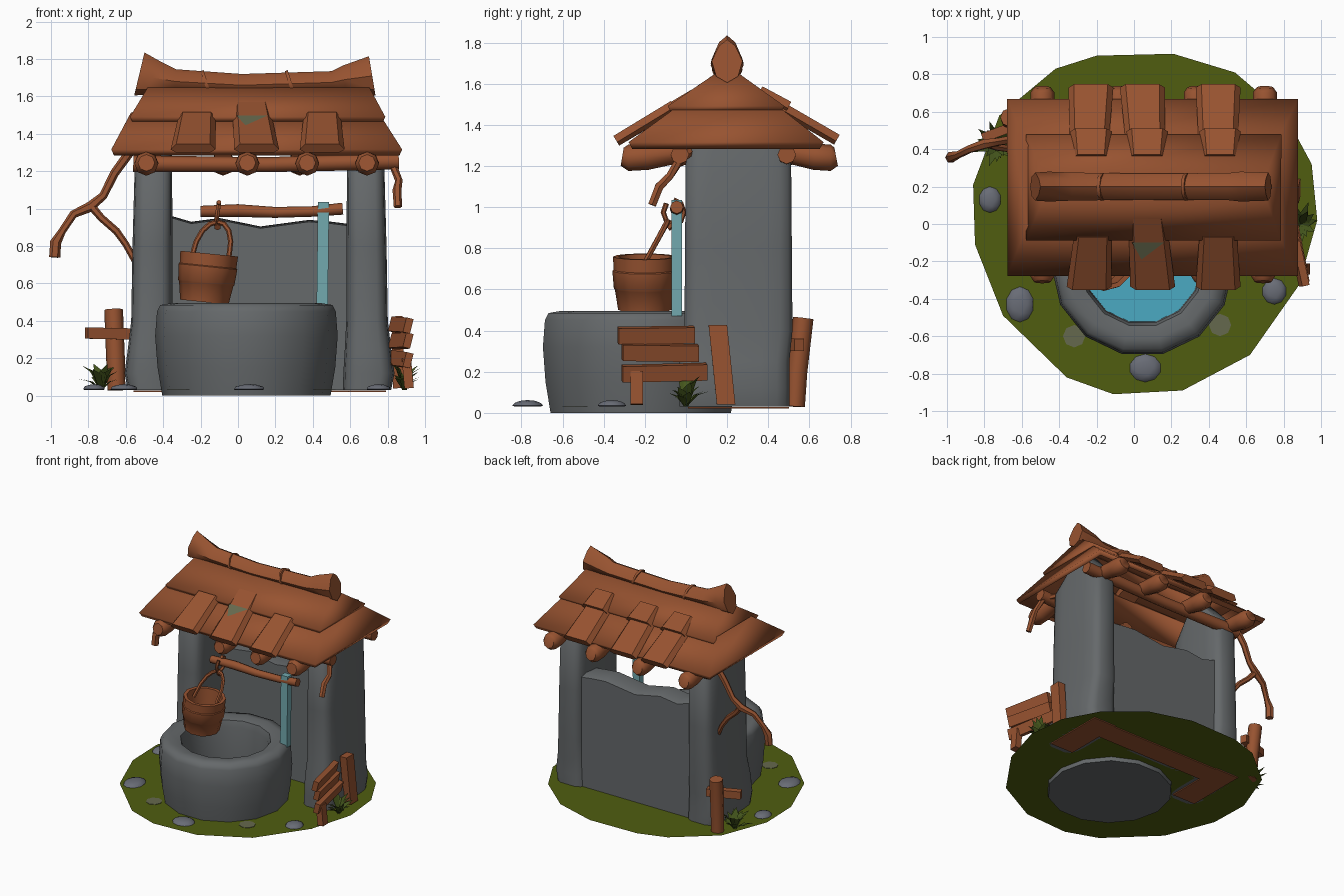
import bpy, bmesh, math, random
from mathutils import Vector as V, Matrix

if "Cube" in bpy.data.objects:
    bpy.data.objects.remove(bpy.data.objects["Cube"])

random.seed(4)
TAU = math.tau


def mat(name, r, g, b):
    m = bpy.data.materials.new(name)
    m.diffuse_color = (r, g, b, 1)
    m.use_nodes = True
    m.node_tree.nodes["Principled BSDF"].inputs["Base Color"].default_value = m.diffuse_color
    return m


WOOD = mat("red_brown_wood", .31, .086, .03)
STONE = mat("grey_stone", .13, .14, .145)
GRASS = mat("olive_grass", .08, .11, .005)
WATER = mat("blue_water", .07, .40, .54)
TEAL = mat("pale_teal_paint", .17, .40, .43)
LEAF = mat("dark_leaf", .06, .095, .012)
PEBBLE = mat("pebble_grey", .14, .15, .18)
PATCH = mat("dull_patch", .13, .14, .075)


def finish(name, bm, m, angle=35, recalc=True):
    if recalc:
        bmesh.ops.recalc_face_normals(bm, faces=bm.faces)
    me = bpy.data.meshes.new(name)
    bm.to_mesh(me)
    bm.free()
    me.materials.append(m)
    me.shade_smooth()
    me.set_sharp_from_angle(angle=math.radians(angle))
    ob = bpy.data.objects.new(name, me)
    bpy.context.collection.objects.link(ob)
    return ob


def loft(name, rings, m, cap0=True, cap1=True, angle=35):
    bm = bmesh.new()
    vs = [[bm.verts.new(p) for p in r] for r in rings]
    n = len(vs[0])
    for a, b in zip(vs, vs[1:]):
        for i in range(n):
            bm.faces.new((a[i], a[(i + 1) % n], b[(i + 1) % n], b[i]))
    if cap0:
        bm.faces.new(vs[0][::-1])
    if cap1:
        bm.faces.new(vs[-1])
    return finish(name, bm, m, angle)


def circle(x, y, z, r, n):
    return [V((x + r * math.cos(TAU * i / n), y + r * math.sin(TAU * i / n), z)) for i in range(n)]


def rect(x0, x1, y0, y1, z):
    return [V((x0, y0, z)), V((x1, y0, z)), V((x1, y1, z)), V((x0, y1, z))]


def tube(name, pts, radii, m=WOOD, n=8):
    """Round bar through points, one radius for each point."""
    pts = [V(p) for p in pts]
    d = pts[-1] - pts[0]
    ref = V((0, 1, 0)) if abs(d.normalized().y) < .7 else V((1, 0, 0))
    rings = []
    for i, p in enumerate(pts):
        t = (pts[min(i + 1, len(pts) - 1)] - pts[max(i - 1, 0)]).normalized()
        u = t.cross(ref).normalized()
        w = t.cross(u)
        rings.append([p + radii[i] * (u * math.cos(TAU * k / n) + w * math.sin(TAU * k / n)) for k in range(n)])
    return loft(name, rings, m, angle=50)


def board(name, a, b, w, t, side, m=WOOD):
    """Plank from a to b; side is its width direction."""
    a, b = V(a), V(b)
    s = V(side).normalized()
    nrm = (b - a).cross(s).normalized()
    q = [(-1, -1), (1, -1), (1, 1), (-1, 1)]
    return loft(name, [[p + s * w / 2 * i + nrm * t / 2 * j for i, j in q] for p in (a, b)], m, angle=20)


def shingle(name, x, top, bot, w0, w1, skew=0):
    """Arched roof plank; top and bot are (y, z)."""
    rings = []
    d = V((0, bot[0] - top[0], bot[1] - top[1])).normalized()
    up = V((0, d.z, -d.y))
    up = up if up.z > 0 else -up
    for (y, z), w, dx in ((top, w0, 0), (bot, w1, skew)):
        c = V((x + dx, y, z))
        prof = [(-1, -.01), (-.75, .025), (.75, .025), (1, -.01), (.75, -.03), (-.75, -.03)]
        rings.append([c + V((u * w / 2, 0, 0)) + up * h for u, h in prof])
    return loft(name, rings, WOOD, angle=25)


# Ground with uneven rim
rim = [(-.2, .9), (.21, .91), (.54, .81), (.81, .58), (.95, .32), (.98, .02), (.88, -.33), (.62, -.7), (.26, -.89),
       (-.11, -.91), (-.36, -.82), (-.7, -.49), (-.85, -.11), (-.86, .21), (-.72, .58), (-.42, .83)]
bm = bmesh.new()
bm.faces.new([bm.verts.new((x, y, .03)) for x, y in reversed(rim)])
finish("ground", bm, GRASS, recalc=False)
for i, (x, y) in enumerate([(-.32, -.6), (.46, -.54)]):
    loft(f"ground_patch_{i}", [circle(x, y, z, .06, 8) for z in (.031, .034)], PATCH)

# Stone basin and water
cx, cy = .045, -.22
prof = [(.45, 0), (.475, .15), (.488, .32), (.478, .45), (.46, .485), (.4, .495), (.33, .48), (.315, .43), (.31, .1)]
loft("well_basin", [circle(cx, cy, z, r, 14) for r, z in prof], STONE, cap1=False, angle=60)
loft("well_water", [circle(cx, cy, z, .315, 14) for z in (.12, .125)], WATER)


# Pillars with gabled tops, mirrored about x = 0.115
def slab_ring(x, hx, y, hy, z, n=16):
    out = []
    for i in range(n):
        c, s = math.cos(TAU * (i + .5) / n), math.sin(TAU * (i + .5) / n)
        out.append(V((x + hx * math.copysign(abs(c) ** .45, c), y + hy * math.copysign(abs(s) ** .45, s), z)))
    return out


for side, nm in ((-1, "left"), (1, "right")):
    secs = [(.03, .575, .13, .27), (.12, .585, .138, .27), (.25, .58, .125, .27), (.4, .575, .112, .265),
            (.8, .572, .108, .262), (1.27, .567, .1, .258), (1.5, .54, .075, .05)]
    loft(nm + "_pillar", [slab_ring(.115 + side * x, hx, .255 - .02 * (z < .4), hy, z) for z, x, hx, hy in secs],
         STONE, angle=50)
    board(nm + "_pillar_footing", (.115 + side * .575, .01, .025), (.115 + side * .575, .5, .025), .2, .008, (1, 0, 0))
board("back_footing", (-.4, .4, .025), (.63, .4, .025), .18, .008, (0, 1, 0))

# Back wall with wavy top
top = [(-.42, .97), (-.25, .92), (-.1, .94), (.12, .895), (.38, .93), (.5, .92), (.66, .9)]
rings = [[V((x, .28, .03)), V((x, .47, .03)), V((x, .47, z - .01)), V((x, .42, z + .01)), V((x, .30, z))] for x, z in top]
loft("back_wall", rings, STONE, angle=40)

# Two roof tiers as hollow shells
for nm, a, b in (("lower_roof", (-.67, .87, -.27, .66, 1.30), (-.56, .74, 0, .41, 1.50)),
                 ("upper_roof", (-.57, .78, -.08, .47, 1.475), (-.47, .69, .15, .25, 1.635))):
    ob = loft(nm, [rect(*a), rect(*b)], WOOD, False, False, 10)
    md = ob.modifiers.new("thickness", "SOLIDIFY")
    md.thickness = .04
    md.offset = 0

# Shingles: three columns on each slope, short covers behind
for i, (x, sk) in enumerate([(-.22, -.02), (.07, .03), (.45, .0)]):
    shingle(f"front_shingle_{i}", x, (.04 if i == 1 else -.06, 1.55 if i == 1 else 1.495), (-.34, 1.325), .2, .24, sk)
    shingle(f"back_shingle_{i}", x - .02 + .01 * i, (.45, 1.495), (.735, 1.33), .21, .24, -sk / 2)
    shingle(f"back_cover_{i}", x - .01 + .01 * i, (.36, 1.565), (.5, 1.49), .19, .22)
# Split in the middle shingle
bm = bmesh.new()
bm.faces.new([bm.verts.new((x, y, 1.55 + .592 * (y - .04) + .032)) for x, y in [(-.01, -.1), (.04, -.19), (.16, -.1)]])
finish("shingle_split", bm, PATCH)

# Ridge log with raised, flared ends
ridge = [(-.555, -.50, 1.72, .075, .115), (-.49, -.42, 1.70, .08, .09), (-.34, -.33, 1.68, .075, .065),
         (.02, .02, 1.66, .07, .06), (.5, .5, 1.675, .072, .06), (.58, .56, 1.69, .08, .075), (.735, .70, 1.71, .075, .105)]
rings = []
for x_low, x_top, z, ry, rz in ridge:
    ring = []
    for k in range(8):
        c, s = math.cos(TAU * k / 8), math.sin(TAU * k / 8)
        ring.append(V((x_low + (x_top - x_low) * (s + 1) / 2, .2 + ry * c * (.75 if s > .5 else 1), z + rz * s)))
    rings.append(ring)
loft("ridge_log", rings, WOOD, angle=45)
for i, x in enumerate((-.17, .28)):
    tube(f"ridge_binding_{i}", [(x - .008, .2, 1.665), (x + .008, .2, 1.67)], [.074, .074])

# Eave beams and log ends
for nm, y in (("front", -.03), ("back", .49)):
    tube(nm + "_eave_beam", [(-.56, y, 1.24), (.15, y, 1.235), (.86, y, 1.255)], [.045, .04, .045])
for nm, xs, y0, y1 in (("front", (-.49, .05, .37, .69), -.01, -.31), ("back", (-.49, -.08, .33, .7), .47, .73)):
    for i, x in enumerate(xs):
        tube(f"{nm}_log_end_{i}", [(x, y0, 1.27), (x, y0 * .4 + y1 * .6, 1.245), (x, y1 * .9 + y0 * .1, 1.24), (x, y1, 1.245)],
             [.05, .064, .064, .045])

# Branches
tube("left_branch", [(-.58, .45, 1.3), (-.66, .45, 1.19), (-.72, .44, 1.07), (-.79, .43, 1.01), (-.88, .40, .97), (-.94, .37, .88),
                     (-.975, .36, .82), (-.98, .355, .74)], [.025, .024, .022, .028, .022, .02, .03, .03], n=6)
tube("left_branch_fork", [(-.79, .43, 1.02), (-.73, .41, .95), (-.65, .40, .88), (-.6, .40, .81), (-.55, .38, .72)],
     [.022, .02, .02, .018, .018], n=6)
tube("right_branch", [(.74, .02, 1.27), (.83, -.03, 1.23), (.86, -.08, 1.15), (.85, -.13, 1.1), (.855, -.165, 1.01)],
     [.022, .022, .02, .024, .022], n=6)

# Crossbar and painted post
tube("crossbar", [(-.2, -.045, .985), (0, -.045, .99), (.2, -.045, .98), (.4, -.045, .985), (.56, -.045, 1.0)],
     [.03, .034, .029, .028, .032])
board("painted_post", (.45, -.045, .47), (.457, -.045, 1.035), .06, .05, (1, 0, 0), TEAL)

# Bucket with hoops, handle and hook
prof = [(.13, -.13), (.146, -.03), (.151, -.025), (.158, .06), (.152, .065), (.155, .13), (.13, .13), (.11, -.09)]
bucket = loft("bucket", [circle(0, 0, z, r, 12) for r, z in prof], WOOD, angle=40)
bucket.location = (-.167, -.2, .63)
bucket.rotation_euler = (0, .1, 0)
arc = []
for i in range(9):
    a = math.pi * i / 8
    s = math.sin(a) ** .8
    arc.append((-.15 - .1 * math.cos(a) + .04 * s, -.2 + .11 * s, .73 + .2 * s))
tube("bucket_handle", arc, [.014] * 9, n=6)
hook = [(-.11 + .008 * math.cos(TAU * i / 8), -.06 + .05 * math.sin(TAU * i / 8), .975 + .06 * math.cos(TAU * i / 8)) for i in range(8)]
tube("bucket_hook", hook, [.013] * 8, n=6)
tube("hook_stem", [(-.11, -.06, .92), (-.11, -.09, .9)], [.018, .018], n=6)

# Broken fence on the right
for i, (y0, y1, z0, z1) in enumerate([(-.33, .04, .375, .38), (-.31, .06, .295, .29), (-.31, .1, .19, .2)]):
    board(f"fence_rail_{i}", (.91, y0, z0), (.83, y1, z1), .08, .04, (.25, 0, 1))
board("fence_short_post", (.915, -.24, .04), (.9, -.24, .2), .06, .05, (0, 1, 0))
board("fence_tall_post", (.86, .195, .04), (.85, .155, .425), .09, .06, (0, 1, 0))

# Wooden marker on the left
tube("marker_post", [(-.65, .53, .03), (-.655, .54, .2), (-.665, .57, .46)], [.048, .05, .05])
board("marker_arm", (-.81, .46, .335), (-.57, .55, .33), .06, .05, (0, 0, 1))

# Grass tufts
for nm, x, y in (("left", -.73, .43), ("right", .89, 0)):
    bm = bmesh.new()
    for i in range(18):
        a = TAU * i / 18 + random.uniform(-.2, .2)
        d, s = V((math.cos(a), math.sin(a), 0)), V((-math.sin(a), math.cos(a), 0))
        h, r = random.uniform(.05, .16), random.uniform(.07, .14)
        r = min(r, .09) if nm == "right" and abs(d.x) > .6 else r
        c = V((x, y, .03))
        mid = c + d * r * .45 + V((0, 0, h * .75))
        v = [bm.verts.new(p) for p in (c - s * .012, c + s * .012, mid + s * .022, c + d * r + V((0, 0, h)), mid - s * .022)]
        bm.faces.new(v)
    finish(nm + "_grass_tuft", bm, LEAF)

# Loose stones with flat undersides
for i, (x, y, rx, ry) in enumerate([(-.77, .13, .06, .07), (-.61, -.43, .075, .095), (.06, -.77, .085, .075), (.75, -.36, .065, .07)]):
    bm = bmesh.new()
    bmesh.ops.create_icosphere(bm, subdivisions=2, radius=1,
                               matrix=Matrix.Translation((x, y, .035)) @ Matrix.Diagonal((rx, ry, .027, 1)))
    for v in bm.verts:
        v.co.z = max(v.co.z, .0305)
    finish(f"loose_stone_{i}", bm, PEBBLE)
